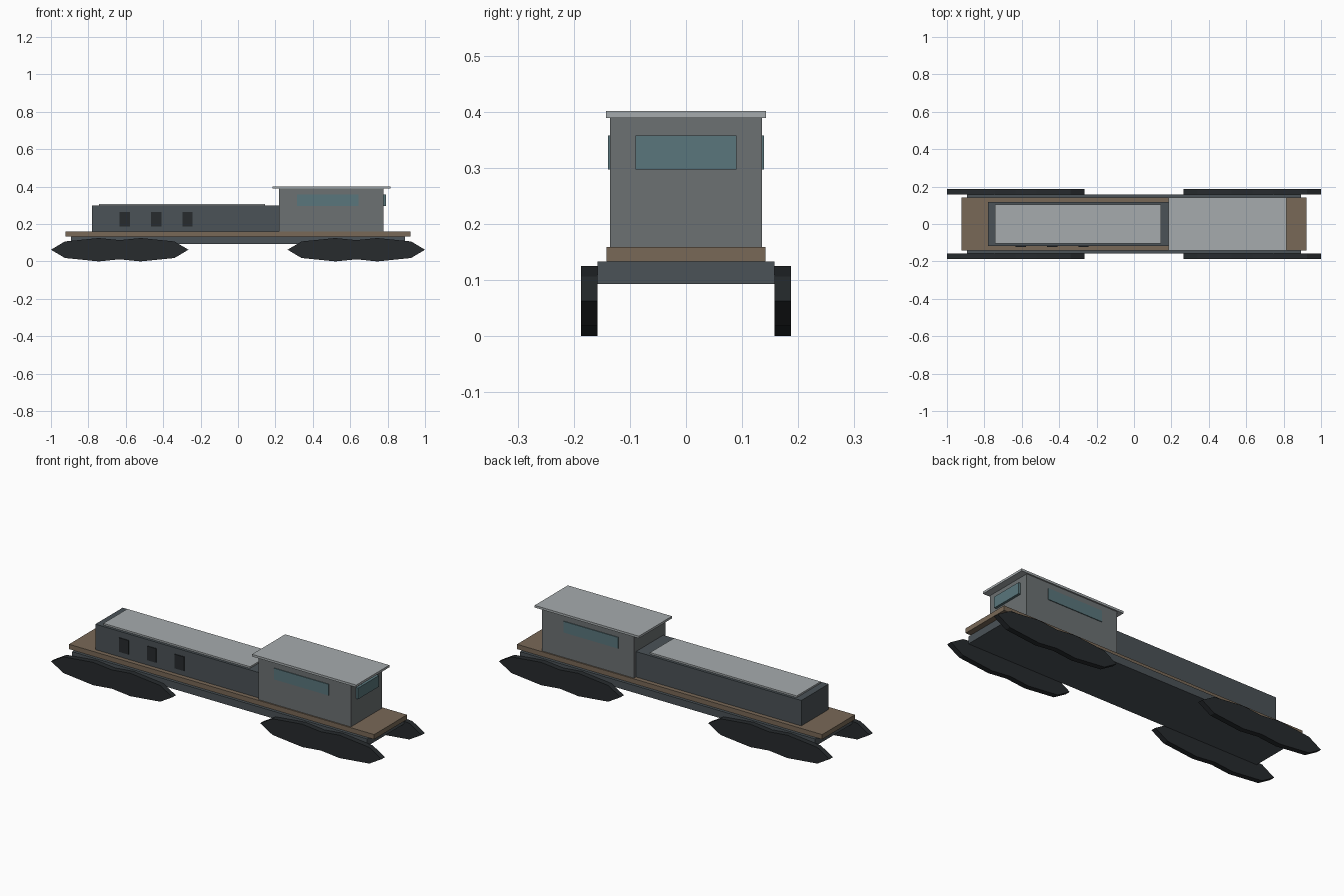
import bpy, bmesh

if "Cube" in bpy.data.objects:
    bpy.data.objects.remove(bpy.data.objects["Cube"])


def material(name, rgb):
    m = bpy.data.materials.new(name)
    m.diffuse_color = (*rgb, 1)
    m.use_nodes = True
    m.node_tree.nodes["Principled BSDF"].inputs["Base Color"].default_value = m.diffuse_color
    return m


DARK = material("dark_steel", (0.07, 0.085, 0.095))
GREY = material("cab_grey", (0.15, 0.165, 0.17))
PALE = material("pale_roof", (0.38, 0.41, 0.42))
WOOD = material("deck_brown", (0.19, 0.14, 0.095))
GLASS = material("glass", (0.10, 0.18, 0.20))
BLACK = material("running_gear", (0.02, 0.024, 0.027))


def add_mesh(name, bm, mat):
    bmesh.ops.recalc_face_normals(bm, faces=bm.faces)
    me = bpy.data.meshes.new(name)
    bm.to_mesh(me)
    bm.free()
    me.materials.append(mat)
    ob = bpy.data.objects.new(name, me)
    bpy.context.collection.objects.link(ob)
    return ob


def box(name, x, y, z, mat):
    """Box from (min, max) ranges on each axis."""
    bm = bmesh.new()
    bmesh.ops.create_cube(bm, size=1)
    for v in bm.verts:
        v.co = [r[0] if c < 0 else r[1] for c, r in zip(v.co, (x, y, z))]
    return add_mesh(name, bm, mat)


def side_profile(name, pts, y0, y1, mat):
    """Extrude an x-z outline from y0 to y1."""
    bm = bmesh.new()
    face = bm.faces.new([bm.verts.new((x, y0, z)) for x, z in pts])
    new = bmesh.ops.extrude_face_region(bm, geom=[face])["geom"]
    bmesh.ops.translate(bm, vec=(0, y1 - y0, 0),
                        verts=[g for g in new if isinstance(g, bmesh.types.BMVert)])
    return add_mesh(name, bm, mat)


# Frame and deck
box("chassis", (-0.892, 0.892), (-0.158, 0.158), (0.093, 0.133), DARK)
box("deck", (-0.923, 0.923), (-0.142, 0.142), (0.133, 0.159), WOOD)

# Long low hood with its roof panel and front-side vents
box("hood", (-0.78, 0.22), (-0.118, 0.118), (0.159, 0.298), DARK)
box("hood_roof", (-0.742, 0.145), (-0.103, 0.103), (0.298, 0.307), PALE)
for i in range(3):
    cx = -0.606 + i * 0.168
    box(f"vent_{i + 1}", (cx - 0.028, cx + 0.028), (-0.122, -0.117), (0.187, 0.264), BLACK)

# Cab, overhanging roof and windows
box("cab", (0.22, 0.777), (-0.135, 0.135), (0.159, 0.389), GREY)
box("cab_roof", (0.185, 0.815), (-0.143, 0.143), (0.389, 0.401), PALE)
box("end_window", (0.777, 0.79), (-0.09, 0.09), (0.297, 0.358), GLASS)
for side, s in (("front", -1), ("back", 1)):
    box(f"{side}_cab_window", (0.315, 0.645), sorted((s * 0.134, s * 0.139)),
        (0.297, 0.358), GLASS)

# Running gear: outline of two stretched octagonal wheels merged together
R, H = 0.2555, 0.0625
half = [(-0.3675, 0), (-0.293, 0.0442), (-0.112, H), (0, 0.0512),
        (0.112, H), (0.293, 0.0442), (0.3675, 0)]
outline = half + [(x, -z) for x, z in half[-2:0:-1]]
for end, cx in (("rear", -0.6325), ("lead", 0.6325)):
    for side, s in (("front", -1), ("back", 1)):
        side_profile(f"{end}_{side}_wheels", [(cx + x, H + z) for x, z in outline],
                     s * 0.158, s * 0.187, BLACK)
